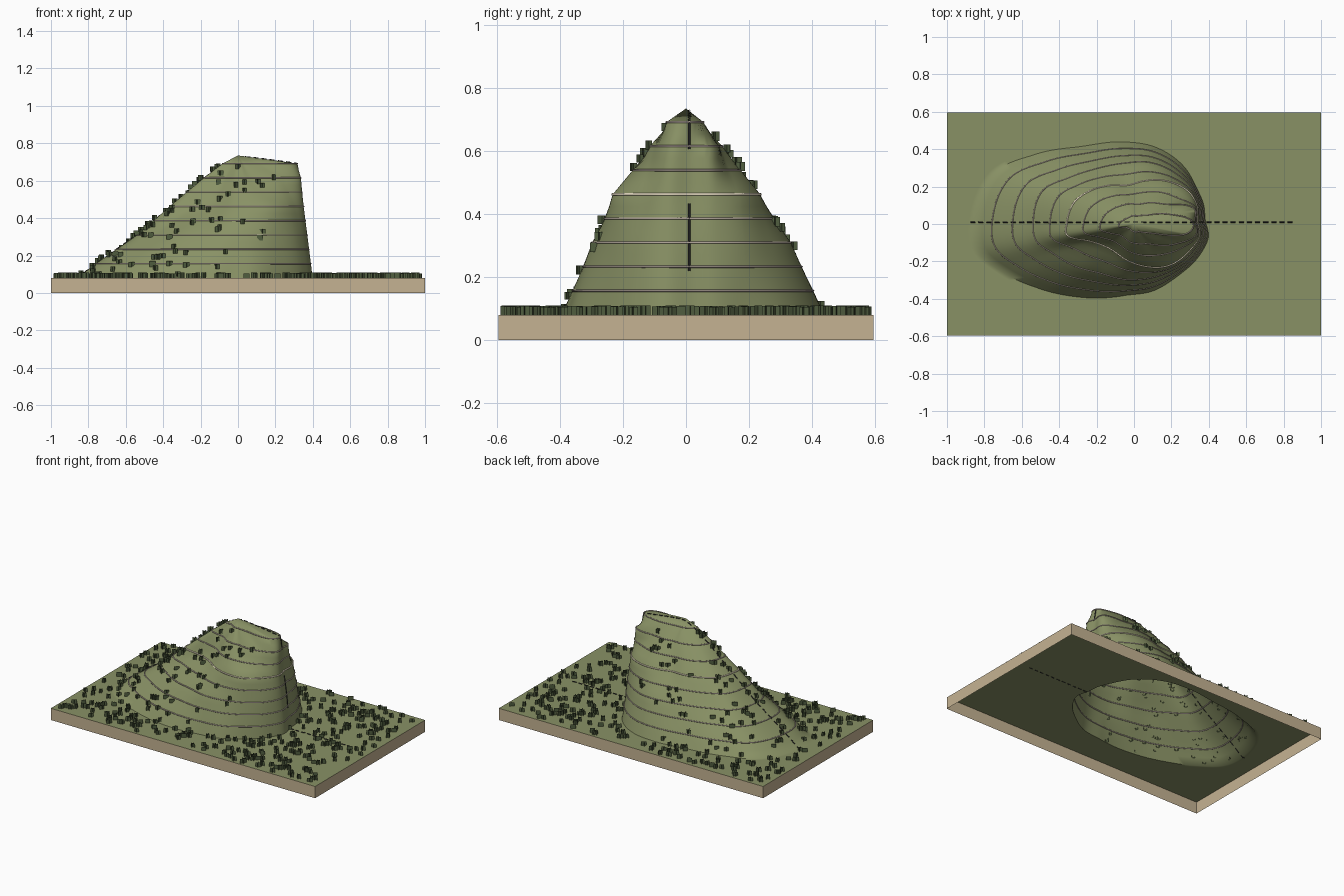
import bpy, bmesh, math, random
from mathutils import Vector

cube = bpy.data.objects.get("Cube")
if cube:
    bpy.data.objects.remove(cube, do_unlink=True)
random.seed(7)

HALF_X, HALF_Y, GROUND, STEP = 1.0, 0.595, 0.08, 0.0765
PEAK = 0.735

# Hill outline in hundredths: angle, then radius at contours 1, 3, 5, 7, 8
OUTLINE = [
    (-25, 38, 36, 33, 25, 12), (-10, 39.5, 37.5, 35.5, 33.5, 29),
    (3, 37.5, 36, 33.8, 32.5, 31), (15, 38, 36.5, 35, 33, 20),
    (30, 38, 36.5, 34, 21, 10), (50, 39, 35, 29.5, 15, 6),
    (75, 40, 34, 24, 11, 4.5), (100, 41, 33, 21, 11, 4.5),
    (125, 46, 36, 25, 12, 4.5), (145, 58, 43, 30, 14, 5),
    (160, 71, 52, 34, 16, 6), (180, 76, 54, 36, 18, 8),
    (190, 75, 53, 36, 18, 8), (200, 66, 46, 26, 14, 5),
    (215, 54, 39, 20, 10, 4), (235, 43, 32, 18, 9, 3.5),
    (262, 36, 30, 20, 10, 4), (285, 35, 30, 23.5, 11, 4.5),
    (310, 35, 32, 29, 14, 5.5)]
KNOTS = [GROUND + STEP * k for k in (0, 1, 3, 5, 7, 8)] + [PEAK]


def key(i):
    turn, j = divmod(i, len(OUTLINE))
    return OUTLINE[j][0] + 360 * turn, OUTLINE[j][1:]


def radii(angle):
    """Radius of the hill at every knot height, smooth around the hill."""
    a = (math.degrees(angle) - OUTLINE[0][0]) % 360 + OUTLINE[0][0]
    i = max(n for n, row in enumerate(OUTLINE) if row[0] <= a)
    (a0, p0), (a1, p1), (a2, p2), (a3, p3) = [key(i + d) for d in (-1, 0, 1, 2)]
    h = a2 - a1
    t = (a - a1) / h
    out = []
    for r0, r1, r2, r3 in zip(p0, p1, p2, p3):
        m1 = (r2 - r0) / (a2 - a0) * h
        m2 = (r3 - r1) / (a3 - a1) * h
        s = 3 * t * t - 2 * t ** 3
        r = r1 + (r2 - r1) * s + m1 * t * (1 - t) ** 2 - m2 * t * t * (1 - t)
        out.append(r / 100)
    foot = out[0] + 0.45 * (out[0] - out[1])
    return [foot] + out + [0.0]


def radius_at(angle, z):
    r = radii(angle)
    for i in range(len(KNOTS) - 1):
        if z <= KNOTS[i + 1] + 1e-6:
            t = (z - KNOTS[i]) / (KNOTS[i + 1] - KNOTS[i])
            return r[i] + (r[i + 1] - r[i]) * t
    return 0.0


def height(x, y):
    d, r = math.hypot(x, y), radii(math.atan2(y, x))
    if d >= r[0]:
        return GROUND
    for i in range(len(KNOTS) - 1):
        if d >= r[i + 1]:
            t = (r[i] - d) / max(r[i] - r[i + 1], 1e-6)
            return KNOTS[i] + (KNOTS[i + 1] - KNOTS[i]) * t
    return PEAK


def material(name, color):
    m = bpy.data.materials.new(name)
    m.use_nodes = True
    m.diffuse_color = (*color, 1)
    bsdf = m.node_tree.nodes["Principled BSDF"]
    bsdf.inputs["Base Color"].default_value = (*color, 1)
    bsdf.inputs["Roughness"].default_value = 0.9
    return m


def add_mesh(name, bm, mat):
    mesh = bpy.data.meshes.new(name)
    bm.to_mesh(mesh)
    bm.free()
    mesh.materials.append(mat)
    obj = bpy.data.objects.new(name, mesh)
    bpy.context.collection.objects.link(obj)
    return obj


def add_curve(name, paths, depth, mat, cyclic):
    curve = bpy.data.curves.new(name, "CURVE")
    curve.dimensions = "3D"
    curve.bevel_depth = depth
    curve.bevel_resolution = 2
    curve.materials.append(mat)
    for pts in paths:
        spline = curve.splines.new("POLY")
        spline.points.add(len(pts) - 1)
        for p, co in zip(spline.points, pts):
            p.co = (*co, 1)
        spline.use_cyclic_u = cyclic
    obj = bpy.data.objects.new(name, curve)
    bpy.context.collection.objects.link(obj)


grass = material("grass green", (0.25, 0.285, 0.13))
tan = material("base tan", (0.56, 0.45, 0.29))
leaf = material("tree dark green", (0.08, 0.11, 0.05))
line = material("contour grey", (0.46, 0.39, 0.34))
index_line = material("main contour cream", (0.85, 0.76, 0.58))
ink = material("route black", (0.025, 0.025, 0.025))

# Terrain sheet: rings from the board edge to the foot, then up to the peak
corner = math.atan2(HALF_Y, HALF_X)
angles = [math.tau * i / 180 for i in range(180)]
angles = sorted(angles + [corner, math.pi - corner, math.pi + corner, math.tau - corner])


def edge_point(a):
    s = min(HALF_X / max(abs(math.cos(a)), 1e-9), HALF_Y / max(abs(math.sin(a)), 1e-9))
    return Vector((math.cos(a) * s, math.sin(a) * s, GROUND))


def ring(z, margin=0.0):
    pts = []
    for a in angles:
        r = radius_at(a, z) + margin
        pts.append(Vector((math.cos(a) * r, math.sin(a) * r, z)))
    return pts


rings = [[edge_point(a) for a in angles], ring(GROUND, 0.05), ring(GROUND, 0.025)]
rings += [ring(GROUND + STEP * k / 2) for k in range(17)]
bm = bmesh.new()
loops = [[bm.verts.new(p) for p in pts] for pts in rings]
n = len(angles)
for low, high in zip(loops, loops[1:]):
    for i in range(n):
        j = (i + 1) % n
        bm.faces.new((low[i], low[j], high[j], high[i]))
peak = bm.verts.new((0, 0, PEAK))
for i in range(n):
    bm.faces.new((loops[-1][i], loops[-1][(i + 1) % n], peak))
terrain = add_mesh("terrain", bm, grass)
bpy.ops.object.select_all(action="DESELECT")
terrain.select_set(True)
bpy.context.view_layer.objects.active = terrain
bpy.ops.object.shade_smooth_by_angle(angle=math.radians(50))

# Board sides, open below
bm = bmesh.new()
outline = [(-HALF_X, -HALF_Y), (HALF_X, -HALF_Y), (HALF_X, HALF_Y), (-HALF_X, HALF_Y)]
bottom = [bm.verts.new((x, y, 0)) for x, y in outline]
top = [bm.verts.new((x, y, GROUND)) for x, y in outline]
for i in range(4):
    j = (i + 1) % 4
    bm.faces.new((bottom[i], bottom[j], top[j], top[i]))
add_mesh("base_sides", bm, tan)

# Contour lines, with one highlighted
add_curve("contour_lines", [ring(GROUND + STEP * k) for k in (1, 2, 3, 4, 6, 7, 8)],
          0.0035, line, True)
add_curve("main_contour_line", [ring(GROUND + STEP * 5)], 0.0045, index_line, True)

# Dashed route draped over the hill
dashes = []
x = -0.875
while x < 0.83:
    dashes.append([(x + 0.027 * s / 4, 0.01, height(x + 0.027 * s / 4, 0.01) + 0.001)
                   for s in range(5)])
    x += 0.0435
add_curve("dashed_route", dashes, 0.0035, ink, False)

# Trees: crossed upright cards, none on the cliff face or the very peak
bm = bmesh.new()
ground_left, hill_left = 370, 135
while ground_left or hill_left:
    x, y = random.uniform(-0.975, 0.975), random.uniform(-0.575, 0.575)
    z = height(x, y)
    on_hill = z > GROUND
    if on_hill and (not hill_left or z > 0.67 or (x > 0.2 and z < 0.6)):
        continue
    if not on_hill and not ground_left:
        continue
    hill_left -= on_hill
    ground_left -= not on_hill
    w, h = random.uniform(0.014, 0.017), random.uniform(0.024, 0.03)
    turn = random.uniform(0, math.pi)
    for a in (turn, turn + math.pi / 2):
        dx, dy = math.cos(a) * w, math.sin(a) * w
        bm.faces.new([bm.verts.new((x + s * dx, y + s * dy, z + dz))
                      for s, dz in ((-1, 0), (1, 0), (1, h), (-1, h))])
add_mesh("trees", bm, leaf)
